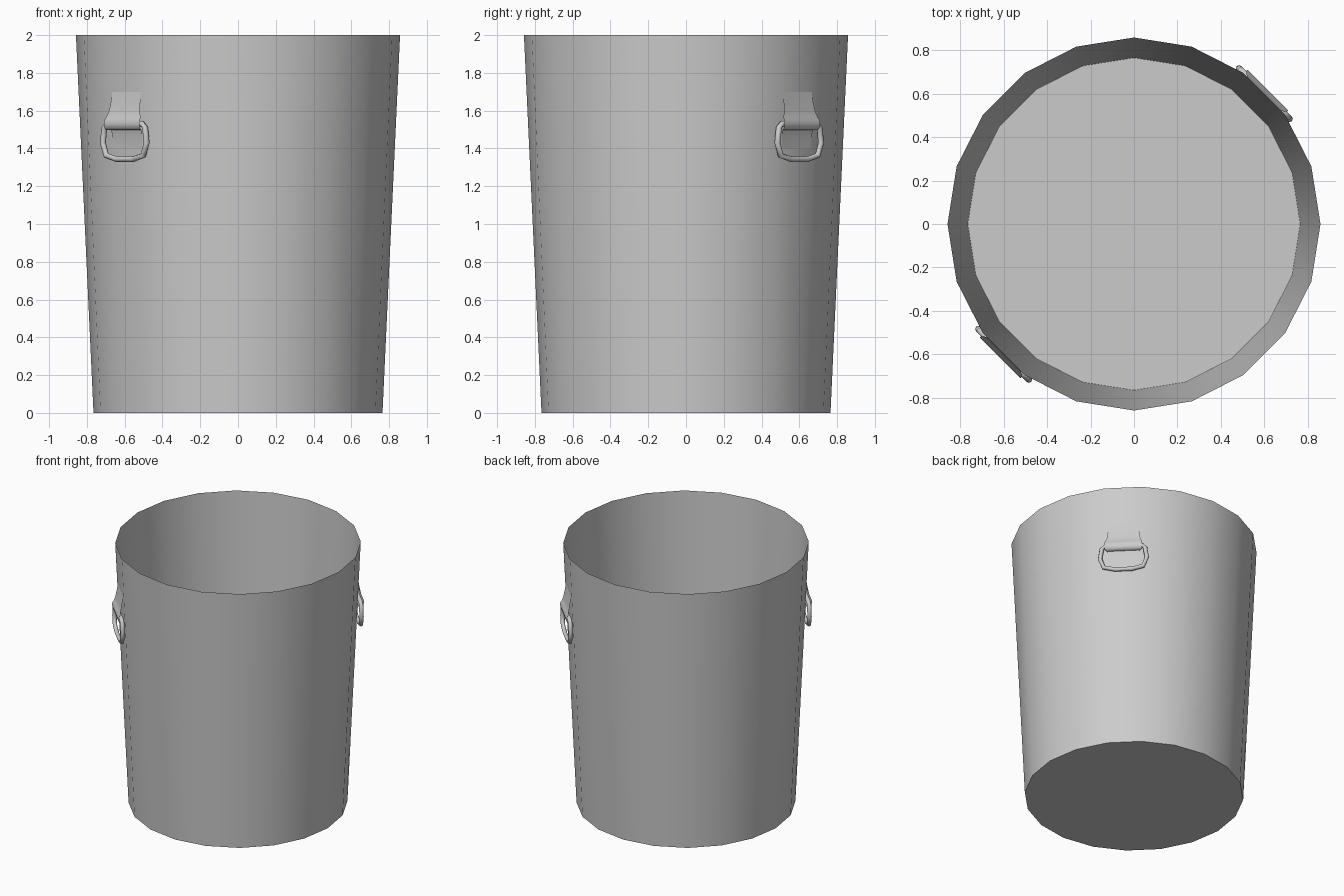
import bpy, bmesh, math
from mathutils import Vector

if "Cube" in bpy.data.objects:
    bpy.data.objects.remove(bpy.data.objects["Cube"])


def place(angle, u, r, z):
    """Point at tangent offset u, distance r from the axis, height z."""
    c, s = math.cos(angle), math.sin(angle)
    return Vector((c * r - s * u, s * r + c * u, z))


def add_mesh(name, bm, sharp=35):
    mesh = bpy.data.meshes.new(name)
    bm.to_mesh(mesh)
    bm.free()
    ob = bpy.data.objects.new(name, mesh)
    bpy.context.collection.objects.link(ob)
    bpy.ops.object.select_all(action='DESELECT')
    ob.select_set(True)
    bpy.context.view_layer.objects.active = ob
    bpy.ops.object.shade_smooth_by_angle(angle=math.radians(sharp))
    return ob


# Bucket: thin tapered 20-sided shell, open at the top
bm = bmesh.new()
bmesh.ops.create_cone(bm, cap_ends=True, segments=20, radius1=0.765, radius2=0.858, depth=2)
bmesh.ops.translate(bm, verts=bm.verts, vec=(0, 0, 1))
top = [f for f in bm.faces if f.calc_center_median().z > 1.9]
bmesh.ops.delete(bm, geom=top, context='FACES_ONLY')
add_mesh("bucket", bm)

# Strap side profile: distance from axis, height, half width
STRAP = [(0.834, 1.70, 0.107), (0.841, 1.65, 0.11), (0.850, 1.60, 0.115),
         (0.858, 1.565, 0.128), (0.867, 1.55, 0.133), (0.871, 1.53, 0.133),
         (0.866, 1.508, 0.133), (0.852, 1.498, 0.128), (0.836, 1.497, 0.115),
         (0.829, 1.47, 0.11), (0.824, 1.40, 0.107)]

# Ring outline, right half from top to bottom: tangent offset, height
RING = [(0.132, 1.53), (0.152, 1.51), (0.164, 1.43), (0.138, 1.362), (0.06, 1.343)]


def strap(name, angle):
    bm = bmesh.new()
    rows = [[bm.verts.new(place(angle, side * w, r, z)) for side in (-1, 1)]
            for r, z, w in STRAP]
    for a, b in zip(rows, rows[1:]):
        bm.faces.new((a[0], b[0], b[1], a[1]))
    add_mesh(name, bm, 60)


def ring(name, angle, radius=0.0155, sides=8):
    path = RING + [(-u, z) for u, z in reversed(RING)]
    n = len(path)
    bm = bmesh.new()
    loops = []
    for i, (u, z) in enumerate(path):
        pu, pz = path[i - 1]
        nu, nz = path[(i + 1) % n]
        # In-plane normal across the path at this corner
        across = Vector((nz - pz, pu - nu)).normalized()
        loop = []
        for k in range(sides):
            t = 2 * math.pi * k / sides
            d = across * radius * math.cos(t)
            loop.append(bm.verts.new(place(angle, u + d.x, 0.848 + radius * math.sin(t), z + d.y)))
        loops.append(loop)
    for i in range(n):
        a, b = loops[i], loops[(i + 1) % n]
        for k in range(sides):
            j = (k + 1) % sides
            bm.faces.new((a[k], a[j], b[j], b[k]))
    bmesh.ops.recalc_face_normals(bm, faces=bm.faces)
    add_mesh(name, bm, 60)


# Two opposite handles on diagonal facets
for label, degrees in (("back", 45), ("front", 225)):
    strap(label + "_strap", math.radians(degrees))
    ring(label + "_ring", math.radians(degrees))
